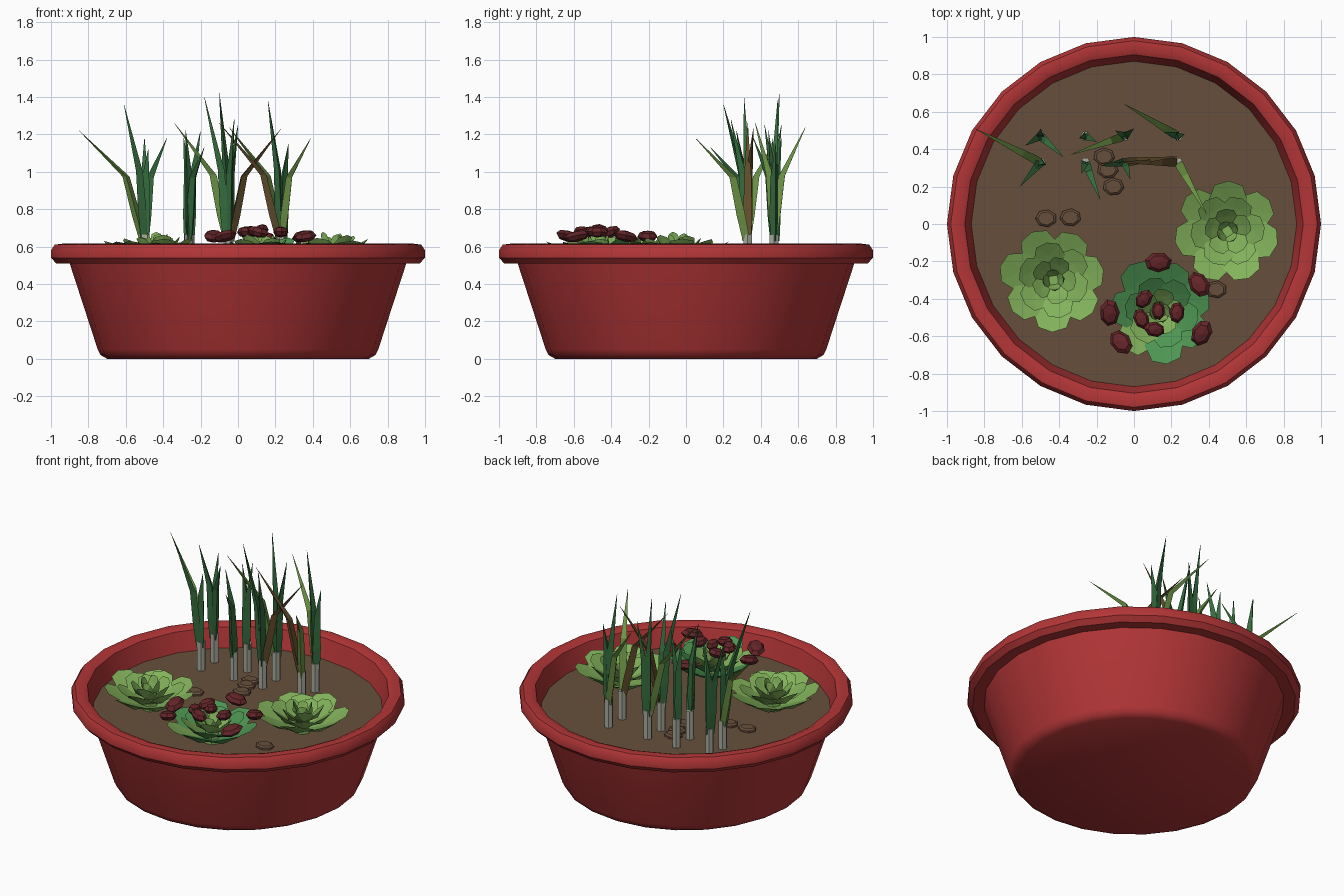
import bpy, bmesh, math, random
from mathutils import Vector, Matrix

if "Cube" in bpy.data.objects:
    bpy.data.objects.remove(bpy.data.objects["Cube"])

random.seed(4)
SOIL_Z = 0.475


def mat(name, rgb):
    m = bpy.data.materials.new(name)
    m.diffuse_color = (*rgb, 1)
    m.use_nodes = True
    m.node_tree.nodes["Principled BSDF"].inputs["Base Color"].default_value = m.diffuse_color
    return m


RED = mat("pot red", (0.45, 0.036, 0.038))
SOIL = mat("soil brown", (0.135, 0.078, 0.045))
LIGHT = mat("light leaf green", (0.225, 0.445, 0.105))
DEEP = mat("deep leaf green", (0.075, 0.30, 0.085))
BUD = mat("bud maroon", (0.125, 0.018, 0.022))
GREY = mat("stem grey", (0.40, 0.42, 0.35))
BLADE = mat("blade green", (0.036, 0.15, 0.048))
OLIVE = mat("olive blade", (0.15, 0.29, 0.06))
DRY = mat("dry blade brown", (0.12, 0.075, 0.025))


def finish(bm, name, mats, smooth=None):
    bmesh.ops.recalc_face_normals(bm, faces=bm.faces)
    me = bpy.data.meshes.new(name)
    bm.to_mesh(me)
    bm.free()
    for m in mats:
        me.materials.append(m)
    if smooth:
        for p in me.polygons:
            p.use_smooth = True
        me.set_sharp_from_angle(angle=math.radians(smooth))
    ob = bpy.data.objects.new(name, me)
    bpy.context.collection.objects.link(ob)
    return ob


def loft(bm, rings, mi=0):
    """Skin a list of equal-length point rings and cap the ends."""
    vs = [[bm.verts.new(p) for p in r] for r in rings]
    n = len(vs[0])
    faces = []
    for a, b in zip(vs, vs[1:]):
        for i in range(n):
            j = (i + 1) % n
            faces.append(bm.faces.new((a[i], a[j], b[j], b[i])))
    faces += [bm.faces.new(vs[0][::-1]), bm.faces.new(vs[-1])]
    for f in faces:
        f.material_index = mi


def ring(c, r, n, turn=0.0, squash=1.0):
    return [Vector(c) + Vector((r * math.cos(turn + math.tau * i / n),
                                r * squash * math.sin(turn + math.tau * i / n), 0))
            for i in range(n)]


# Pot: revolved profile with rolled rim
profile = [(0.70, 0), (0.735, 0.02), (0.75, 0.05), (0.90, 0.51), (0.97, 0.508), (1.0, 0.54),
           (1.0, 0.58), (0.98, 0.61), (0.94, 0.615), (0.905, 0.60), (0.87, SOIL_Z)]
bm = bmesh.new()
loft(bm, [ring((0, 0, z), r, 24) for r, z in profile])
finish(bm, "pot", [RED], 35)

# Soil disc
bm = bmesh.new()
loft(bm, [ring((0, 0, SOIL_Z - 0.01), 0.868, 24), ring((0, 0, SOIL_Z + 0.003), 0.87, 24)])
finish(bm, "soil", [SOIL])

# Flat pebbles on the soil
bm = bmesh.new()
for x, y in [(-0.47, 0.03), (-0.34, 0.035), (-0.14, 0.29), (-0.11, 0.2), (-0.16, 0.36), (0.44, -0.35)]:
    for_rings = [(0, 0.058), (0.015, 0.058), (0.024, 0.044)]
    loft(bm, [ring((x, y, SOIL_Z + h), r, 7, x, 0.82) for h, r in for_rings])
finish(bm, "pebbles", [SOIL])


# Succulent leaf: broad faceted outline, dished top, keeled underside
def leaf(bm, centre, phi, start, end, width, mi):
    d = Vector((math.cos(phi), math.sin(phi), 0))
    s = Vector((-math.sin(phi), math.cos(phi), 0))
    a = Vector(centre) + d * start[0] + Vector((0, 0, start[1]))
    b = Vector(centre) + d * end[0] + Vector((0, 0, end[1]))
    axis = b - a
    n = axis.cross(s).normalized()
    half = [(0, 0.35), (0.55, 1.0), (0.9, 0.72)]
    pts = [a + axis * t + s * w * width for t, w in half] + [b]
    pts += [a + axis * t - s * w * width for t, w in reversed(half)]
    edge = [bm.verts.new(p) for p in pts]
    top = bm.verts.new(a + axis * 0.6 - n * 0.004)
    low = bm.verts.new(a + axis * 0.5 - n * 0.03)
    for i in range(len(edge)):
        j = (i + 1) % len(edge)
        for f in (bm.faces.new((edge[i], edge[j], top)), bm.faces.new((edge[j], edge[i], low))):
            f.material_index = mi


# Rosette: four rings of leaves, tighter and steeper towards the middle
def rosette(name, x, y, turn, rule):
    bm = bmesh.new()
    c = (x, y, SOIL_Z)
    loft(bm, [ring((x, y, SOIL_Z - 0.005), 0.05, 6), ring((x, y, SOIL_Z + 0.12), 0.04, 6)])
    for k, (reach, width) in enumerate([(0.29, 0.105), (0.2, 0.085), (0.125, 0.06), (0.055, 0.035)]):
        n = 7 - k
        for i in range(n):
            phi = turn + k * 0.5 + math.tau * i / n
            rise = 0.145 + 0.016 * k + random.uniform(-0.012, 0.012)
            leaf(bm, c, phi, (0.03 - 0.007 * k, 0.03 + 0.02 * k),
                 (reach * random.uniform(0.93, 1.04), rise), width, rule(k, i))
    finish(bm, name, [LIGHT, DEEP])


rosette("left_rosette", -0.43, -0.30, 0.2, lambda k, i: 0)
rosette("right_rosette", 0.50, -0.04, 0.65, lambda k, i: 0)
rosette("front_rosette", 0.14, -0.47, 0.35, lambda k, i: int(k < 2 and (k, i) not in ((0, 4), (1, 3))))

# Maroon buds on the front rosette: outer ring, inner ring and centre
bm = bmesh.new()
buds = [(a, 0.26, 0.655, 0.075) for a in (90, 33, -27, 220, 182)]
buds += [(a, 0.10, 0.678, 0.058) for a in (-5, 140, 205, 258)] + [(0, 0.0, 0.69, 0.05)]
for deg, r, z, size in buds:
    a = math.radians(deg)
    m = (Matrix.Translation((0.13 + r * math.cos(a), -0.465 + r * math.sin(a), z))
         @ Matrix.Rotation(a + math.pi / 2, 4, 'Z')
         @ Matrix.Rotation(random.uniform(-0.3, 0.3), 4, 'Y')
         @ Matrix.Diagonal((size, size * 0.72, 0.03, 1)))
    bmesh.ops.create_uvsphere(bm, u_segments=7, v_segments=4, radius=1, matrix=m)
finish(bm, "buds", [BUD])

# Tall plants: grey stems in a 4 x 2 grid, each with folded blades ending at these tips
tips = [
    [(-0.85, 0.51, 1.22), (-0.61, 0.2, 1.36), (-0.48, 0.32, 1.12)],
    [(-0.5, 0.51, 1.18), (-0.38, 0.36, 1.18), (-0.58, 0.42, 1.25)],
    [(-0.28, 0.27, 1.22), (-0.18, 0.13, 1.13)],
    [(-0.29, 0.46, 1.18), (-0.2, 0.44, 1.22)],
    [(-0.18, 0.31, 1.4), (0.23, 0.36, 1.23), (-0.02, 0.24, 1.28)],
    [(-0.1, 0.5, 1.42), (0, 0.51, 1.25), (-0.34, 0.37, 1.26)],
    [(0.39, 0.05, 1.18), (-0.1, 0.33, 1.26)],
    [(0.16, 0.49, 1.38), (0.27, 0.48, 1.15), (-0.05, 0.64, 1.24)],
]
stems, blades = bmesh.new(), bmesh.new()
for k, group in enumerate(tips):
    x, y = (-0.5, -0.26, -0.05, 0.235)[k // 2], (0.33, 0.47)[k % 2]
    loft(stems, [ring((x, y, z), 0.027, 6) for z in (SOIL_Z - 0.01, 0.665)])
    for tip in map(Vector, group):
        out = Vector((tip.x - x, tip.y - y, 0))
        lean = out.length
        # long leaning blades are dry or olive, upright ones mostly dark
        mi = 2 if lean > 0.27 and abs(out.x) > 0.25 and k in (4, 6) else int(lean > 0.25 or k == 6)
        bend = Vector((x, y, 0.97 + 0.2 * max(0, tip.z - 1.2))) + out * 0.28
        turn = math.atan2(out.y, out.x)
        base = Vector((x, y, 0.63)) + out.normalized() * 0.008
        loft(blades, [ring(base, 0.022, 3, turn), ring(base.lerp(bend, 0.4), 0.027, 3, turn),
                      ring(bend, 0.022, 3, turn), ring(tip, 0.001, 3, turn)], mi)
finish(stems, "grey_stems", [GREY])
finish(blades, "grass_blades", [BLADE, OLIVE, DRY])
